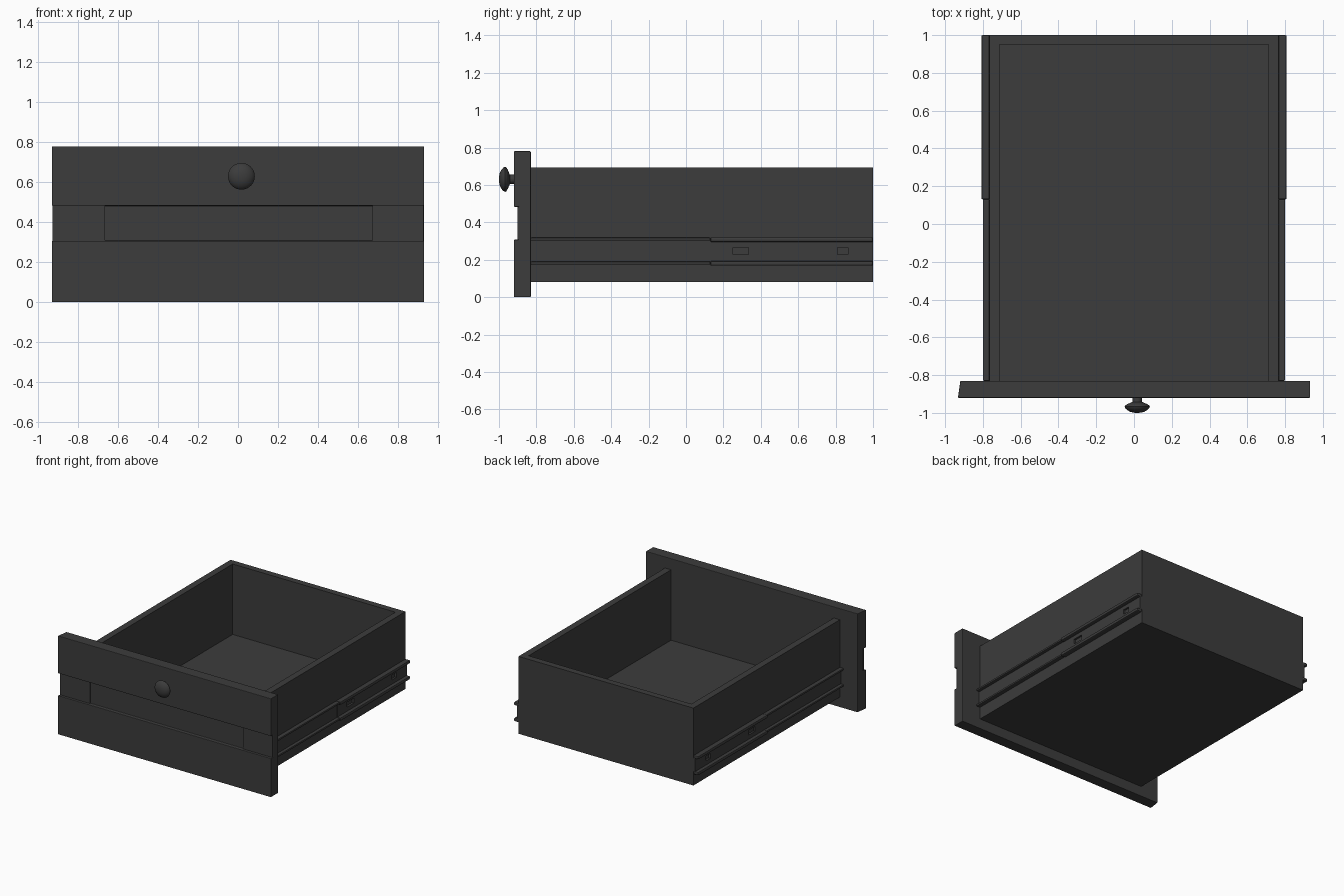
import bpy, bmesh, math
from mathutils import Matrix, Vector

if "Cube" in bpy.data.objects:
    bpy.data.objects.remove(bpy.data.objects["Cube"])

dark = bpy.data.materials.new("dark_grey")
dark.diffuse_color = (0.045, 0.045, 0.045, 1)
dark.use_nodes = True
dark.node_tree.nodes["Principled BSDF"].inputs["Base Color"].default_value = dark.diffuse_color


def finish(name, bm, bevel=0, mirror=False):
    bmesh.ops.recalc_face_normals(bm, faces=bm.faces)
    me = bpy.data.meshes.new(name)
    bm.to_mesh(me)
    bm.free()
    me.materials.append(dark)
    ob = bpy.data.objects.new(name, me)
    bpy.context.collection.objects.link(ob)
    if bevel:
        b = ob.modifiers.new("bevel", 'BEVEL')
        b.width, b.segments, b.limit_method = bevel, 2, 'ANGLE'
    if mirror:
        ob.modifiers.new("mirror", 'MIRROR').use_mirror_merge = False
    return ob


def add_box(bm, x0, x1, y0, y1, z0, z1):
    size = Matrix.Diagonal((x1 - x0, y1 - y0, z1 - z0, 1))
    mid = Matrix.Translation(((x0 + x1) / 2, (y0 + y1) / 2, (z0 + z1) / 2))
    bmesh.ops.create_cube(bm, size=1, matrix=mid @ size)


def extrude(bm, points, direction):
    face = bm.faces.new([bm.verts.new(p) for p in points])
    new = bmesh.ops.extrude_face_region(bm, geom=[face])["geom"]
    bmesh.ops.translate(bm, vec=Vector(direction),
                        verts=[v for v in new if isinstance(v, bmesh.types.BMVert)])


# Front panel with a long groove and a slightly slanted left end
bm = bmesh.new()
profile = [(-0.83, 0), (-0.92, 0), (-0.92, 0.307), (-0.892, 0.307),
           (-0.892, 0.483), (-0.92, 0.483), (-0.92, 0.78), (-0.83, 0.78)]
extrude(bm, [(-0.932, y, z) for y, z in profile], (1.864, 0, 0))
for v in bm.verts:
    if v.co.x < 0:
        v.co.x += (v.co.y + 0.92) * 0.14
finish("front_panel", bm, 0.004)

# Shallower blocks at both ends of the groove
bm = bmesh.new()
add_box(bm, -0.929, -0.665, -0.9, -0.89, 0.307, 0.483)
add_box(bm, 0.673, 0.93, -0.9, -0.89, 0.307, 0.483)
finish("groove_end_blocks", bm)

# Side and back walls as one U-shaped plan
bm = bmesh.new()
o, i = 0.765, 0.712
plan = [(-o, -0.83), (-o, 1), (o, 1), (o, -0.83),
        (i, -0.83), (i, 0.95), (-i, 0.95), (-i, -0.83)]
extrude(bm, [(x, y, 0.08) for x, y in plan], (0, 0, 0.612))
finish("drawer_walls", bm)

# Drawer floor
bm = bmesh.new()
add_box(bm, -i, i, -0.83, 0.95, 0.08, 0.135)
finish("drawer_floor", bm)

# Inner runner: thin web between two lips
bm = bmesh.new()
add_box(bm, 0.765, 0.775, -0.83, 0.13, 0.185, 0.305)
finish("runner_front_web", bm, mirror=True)
bm = bmesh.new()
for z in (0.174, 0.302):
    add_box(bm, 0.765, 0.8, -0.83, 0.13, z, z + 0.016)
finish("runner_front_lips", bm, 0.005, True)

# Outer runner: thicker, with two rectangular slots in its web
bm = bmesh.new()
for z0, z1 in ((0.19, 0.227), (0.265, 0.3)):
    add_box(bm, 0.765, 0.78, 0.13, 1, z0, z1)
for y0, y1 in ((0.13, 0.25), (0.335, 0.81), (0.865, 1)):
    add_box(bm, 0.765, 0.78, y0, y1, 0.227, 0.265)
finish("runner_back_web", bm, mirror=True)
bm = bmesh.new()
for z in (0.168, 0.294):
    add_box(bm, 0.765, 0.808, 0.13, 1, z, z + 0.026)
finish("runner_back_lips", bm, 0.008, True)

# Turned knob
bm = bmesh.new()
turn = [(0, -1), (0.018, -0.999), (0.036, -0.995), (0.052, -0.986), (0.063, -0.976),
        (0.067, -0.967), (0.064, -0.961), (0.05, -0.952), (0.034, -0.946),
        (0.026, -0.942), (0.025, -0.915)]
verts = [bm.verts.new((0.017 + r, y, 0.63)) for r, y in turn]
edges = [bm.edges.new(p) for p in zip(verts, verts[1:])]
bmesh.ops.spin(bm, geom=verts + edges, cent=(0.017, 0, 0.63), axis=(0, 1, 0),
               angle=2 * math.pi, steps=40)
bmesh.ops.remove_doubles(bm, verts=bm.verts, dist=0.0005)
knob = finish("knob", bm)
bpy.context.view_layer.objects.active = knob
knob.select_set(True)
bpy.ops.object.shade_smooth_by_angle(angle=math.radians(40))
